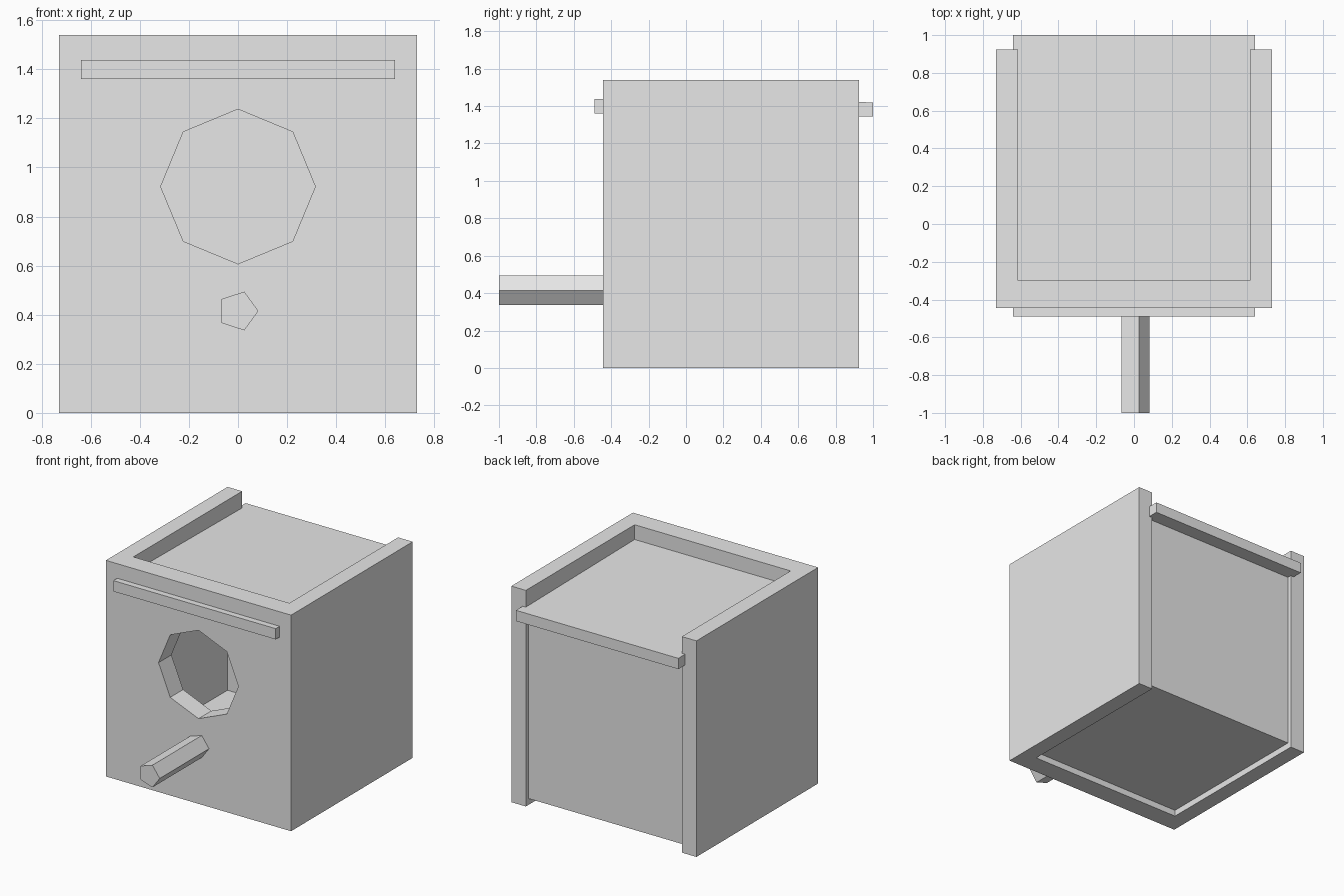
import bpy, bmesh, math
from mathutils import Matrix, Vector

cube = bpy.data.objects.get("Cube")
if cube:
    bpy.data.objects.remove(cube, do_unlink=True)

# One plain grey for the whole birdhouse
grey = bpy.data.materials.new("plain_grey")
grey.use_nodes = True
grey.diffuse_color = (0.8, 0.8, 0.8, 1)
for node in grey.node_tree.nodes:
    if node.type == 'BSDF_PRINCIPLED':
        node.inputs["Base Color"].default_value = (0.8, 0.8, 0.8, 1)


def finish(name, bm):
    bmesh.ops.recalc_face_normals(bm, faces=bm.faces)
    mesh = bpy.data.meshes.new(name)
    bm.to_mesh(mesh)
    bm.free()
    mesh.materials.append(grey)
    obj = bpy.data.objects.new(name, mesh)
    bpy.context.scene.collection.objects.link(obj)
    return obj


def prism(name, outline, direction):
    """Extrude a closed outline along a direction."""
    bm = bmesh.new()
    face = bm.faces.new([bm.verts.new(p) for p in outline])
    result = bmesh.ops.extrude_face_region(bm, geom=[face], use_keep_orig=True)
    moved = [v for v in result["geom"] if isinstance(v, bmesh.types.BMVert)]
    bmesh.ops.translate(bm, verts=moved, vec=Vector(direction))
    return finish(name, bm)


def box(name, low, high):
    bm = bmesh.new()
    size = Vector(high) - Vector(low)
    centre = (Vector(high) + Vector(low)) / 2
    bmesh.ops.create_cube(bm, size=1, matrix=Matrix.Translation(centre) @ Matrix.Diagonal(size).to_4x4())
    return finish(name, bm)


def rod(name, sides, radius, z, y0, y1):
    """Regular prism along y, first corner towards +x."""
    turn = 2 * math.pi / sides
    ring = [(radius * math.cos(i * turn), y0, z + radius * math.sin(i * turn)) for i in range(sides)]
    return prism(name, ring, (0, y1 - y0, 0))


half, inner = 0.73, 0.615
front, front_in, back_in, back, rear = -0.445, -0.3, 0.76, 0.895, 0.925
top, base = 1.54, 0.045

# Front and side walls as one U-shaped shell
right_half = [(half, front), (half, rear), (inner, rear), (inner, front_in)]
outline = right_half + [(-x, y) for x, y in reversed(right_half)]
walls = prism("front_and_side_walls", [(x, y, 0) for x, y in outline], (0, 0, top))

# Entrance hole cut through the front
cutter = rod("entrance_cutter", 8, 0.315, 0.922, front - 0.1, front_in + 0.1)
cutter.hide_render = True
cut = walls.modifiers.new("entrance_hole", 'BOOLEAN')
cut.operation, cut.solver, cut.object = 'DIFFERENCE', 'EXACT', cutter
bpy.context.view_layer.objects.active = walls
bpy.ops.object.modifier_apply(modifier=cut.name)
bpy.data.objects.remove(cutter, do_unlink=True)

# Floor and back wall, recessed between the sides
box("floor", (-inner, front_in, base), (inner, back_in, base + 0.14))
box("back_wall", (-inner, back_in, base), (inner, back, 1.37))

# Sloping roof panel that pokes through the front and overhangs the back
roof_side = [(-0.64, -0.49, 1.36), (-0.64, 1.0, 1.343), (-0.64, 1.0, 1.42), (-0.64, -0.49, 1.437)]
prism("roof_panel", roof_side, (1.28, 0, 0))

# Five-sided perch
rod("perch", 5, 0.083, 0.415, -1.0, front_in - 0.02)
